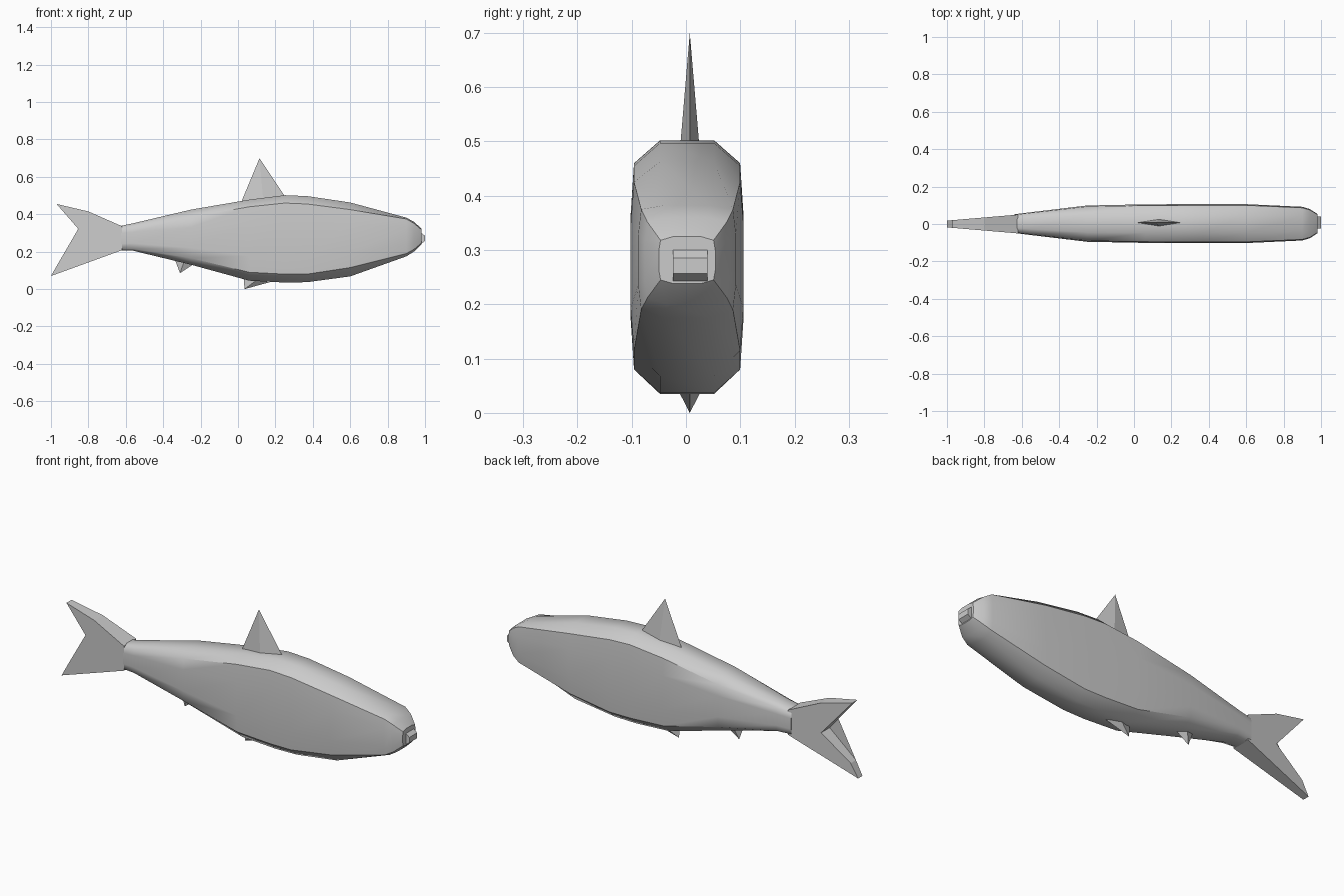
import bpy
import bmesh

cube = bpy.data.objects.get("Cube")
if cube:
    bpy.data.objects.remove(cube, do_unlink=True)

grey = bpy.data.materials.new("fish grey")
grey.use_nodes = True
grey.diffuse_color = (0.6, 0.6, 0.6, 1)
grey.node_tree.nodes["Principled BSDF"].inputs["Base Color"].default_value = (0.6, 0.6, 0.6, 1)


def finish(name, bm):
    bmesh.ops.recalc_face_normals(bm, faces=bm.faces)
    mesh = bpy.data.meshes.new(name)
    bm.to_mesh(mesh)
    bm.free()
    mesh.materials.append(grey)
    obj = bpy.data.objects.new(name, mesh)
    bpy.context.collection.objects.link(obj)
    return obj


def slab(name, outline, half):
    """Side outline given thickness by a function of x."""
    bm = bmesh.new()
    sides = [[bm.verts.new((x, s * half(x), z)) for x, z in outline] for s in (-1, 1)]
    n = len(outline)
    for ring in sides:
        bm.faces.new(ring)
    for i in range(n):
        j = (i + 1) % n
        bm.faces.new((sides[0][i], sides[0][j], sides[1][j], sides[1][i]))
    bmesh.ops.triangulate(bm, faces=[f for f in bm.faces if len(f.verts) > 4])
    return finish(name, bm)


def fin(name, rear, front, tip, width, y=0.007):
    """Four-sided spike with a diamond base sunk in the body."""
    bm = bmesh.new()
    mx, mz = (rear[0] + front[0]) / 2, (rear[1] + front[1]) / 2
    base = [bm.verts.new(p) for p in ((rear[0], y, rear[1]), (mx, y - width, mz),
                                      (front[0], y, front[1]), (mx, y + width, mz))]
    apex = bm.verts.new((tip[0], y, tip[1]))
    bm.faces.new(base)
    for i in range(4):
        bm.faces.new((base[i], base[(i + 1) % 4], apex))
    return finish(name, bm)


# Body stations: x, belly, lower side, upper side, back, half width
stations = [
    (-0.64, 0.207, 0.215, 0.325, 0.335, 0.05),
    (-0.56, 0.205, 0.215, 0.335, 0.352, 0.06),
    (-0.25, 0.13, 0.165, 0.385, 0.425, 0.097),
    (0.06, 0.045, 0.09, 0.44, 0.478, 0.103),
    (0.25, 0.035, 0.08, 0.46, 0.502, 0.104),
    (0.37, 0.037, 0.08, 0.455, 0.497, 0.104),
    (0.60, 0.068, 0.115, 0.425, 0.463, 0.104),
    (0.90, 0.175, 0.19, 0.375, 0.382, 0.09),
    (0.94, 0.2, 0.212, 0.352, 0.36, 0.078),
    (0.98, 0.238, 0.245, 0.318, 0.325, 0.052),
]
bm = bmesh.new()
rings = []
for x, belly, low, high, back, w in stations:
    bulge = (high - low) * 0.25
    half = [(0.48, back), (0.94, high), (1, high - bulge), (1, low + bulge),
            (0.94, low), (0.48, belly)]
    pts = half + [(-u, z) for u, z in reversed(half)]
    rings.append([bm.verts.new((x, u * w + 0.002, z)) for u, z in pts])
for a, b in zip(rings, rings[1:]):
    for i in range(12):
        j = (i + 1) % 12
        bm.faces.new((a[i], a[j], b[j], b[i])).smooth = True
for end in (rings[0], rings[-1]):
    for e in bm.faces.new(end).edges:
        e.smooth = False
# Crease lines where back and belly meet the flat flanks
for a, b in zip(rings[2:], rings[3:]):
    for i in (1, 4, 7, 10):
        bm.edges.get((a[i], b[i])).smooth = False
finish("body", bm)

# Forked tail, thinner toward its tips
tail = [(-0.62, 0.208), (-1, 0.07), (-0.96, 0.14), (-0.8, 0.26),
        (-0.97, 0.455), (-0.8, 0.415), (-0.62, 0.336)]
slab("tail_fin", tail, lambda x: 0.018 + 0.085 * max(0, x + 1))

# Small protruding lip
lip = slab("lip", [(0.93, 0.245), (0.98, 0.243), (1, 0.257), (1, 0.285),
                   (0.98, 0.3), (0.93, 0.3)], lambda x: 0.032)
lip.location.y = 0.008

# Back and belly fins
fin("dorsal_fin", (0.015, 0.46), (0.255, 0.49), (0.115, 0.70), 0.019)
fin("rear_belly_fin", (-0.34, 0.165), (-0.235, 0.135), (-0.31, 0.085), 0.02)
fin("front_belly_fin", (0.03, 0.06), (0.17, 0.037), (0.035, 0), 0.025)
